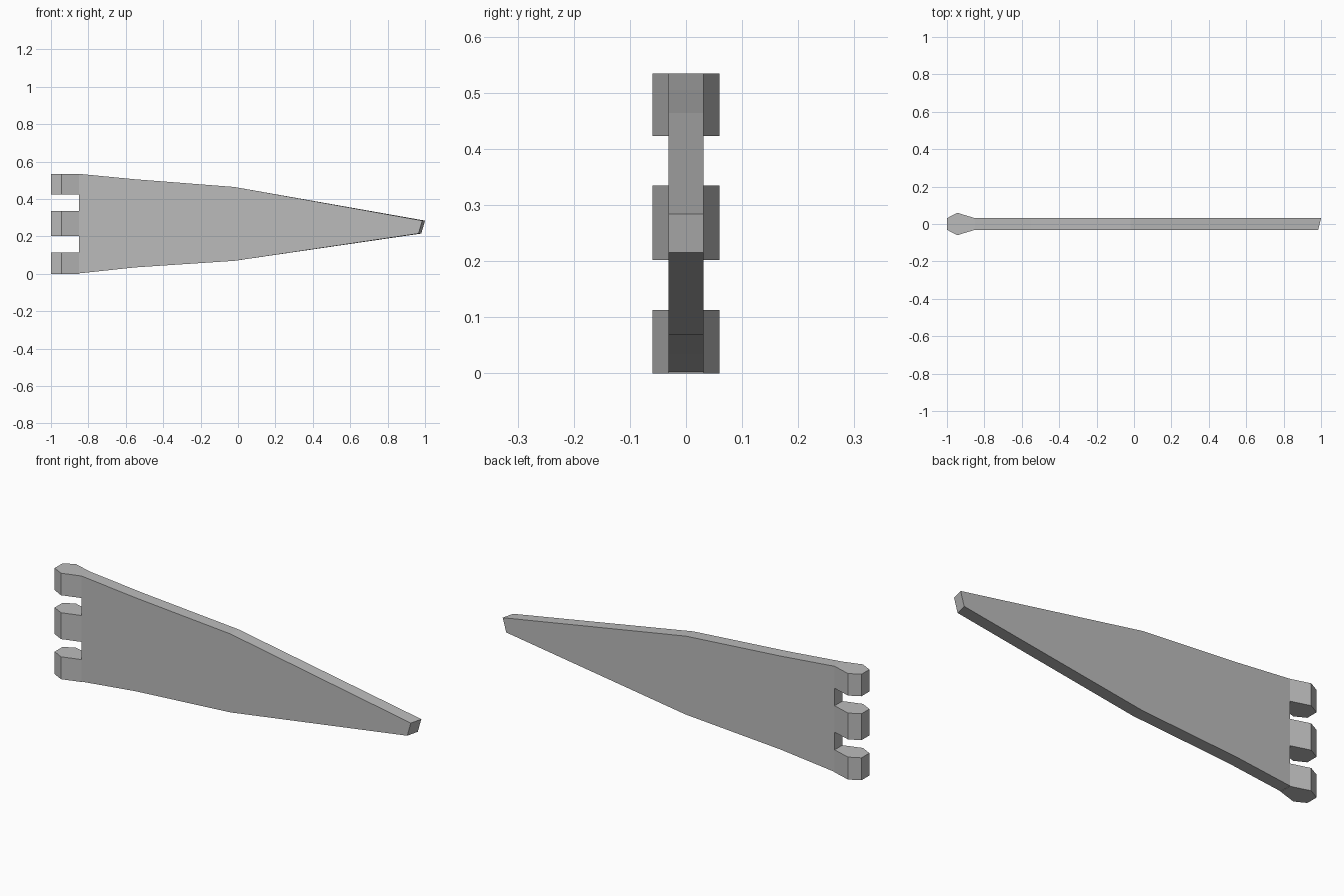
import bpy
import bmesh
from mathutils import Vector

cube = bpy.data.objects.get("Cube")
if cube:
    bpy.data.objects.remove(cube, do_unlink=True)

# Single grey finish
grey = bpy.data.materials.new("plain_grey")
grey.use_nodes = True
colour = (0.5, 0.5, 0.5, 1)
grey.diffuse_color = colour
grey.node_tree.nodes["Principled BSDF"].inputs["Base Color"].default_value = colour


def prism(name, outline, offset):
    """Extrude a flat outline by offset into a closed solid."""
    bm = bmesh.new()
    face = bm.faces.new([bm.verts.new(p) for p in outline])
    extruded = bmesh.ops.extrude_face_region(bm, geom=[face], use_keep_orig=True)["geom"]
    moved = [v for v in extruded if isinstance(v, bmesh.types.BMVert)]
    bmesh.ops.translate(bm, verts=moved, vec=Vector(offset))
    # Slant the free end of the blade across its thickness
    for v in bm.verts:
        if v.co.x > 0.9 and v.co.y < 0:
            v.co.x -= 0.015
    bmesh.ops.recalc_face_normals(bm, faces=bm.faces)
    mesh = bpy.data.meshes.new(name)
    bm.to_mesh(mesh)
    bm.free()
    mesh.materials.append(grey)
    obj = bpy.data.objects.new(name, mesh)
    bpy.context.collection.objects.link(obj)
    return obj


# Tapered blade
HALF = 0.031
top_edge = [(-0.85, 0.534), (-0.55, 0.505), (-0.02, 0.464), (1.0, 0.284)]
low_edge = [(0.98, 0.215), (-0.02, 0.069), (-0.55, 0.034), (-0.85, 0.002)]
prism("blade", [(x, -HALF, z) for x, z in top_edge + low_edge], (0, 2 * HALF, 0))

# Three hinge knuckles along the wide end
section = [(-0.85, HALF), (-0.945, 0.06), (-1.0, HALF)]
section += [(x, -y) for x, y in reversed(section)]
knuckles = {"lower": (0, 0.113), "middle": (0.202, 0.335), "upper": (0.423, 0.534)}
for level, (z0, z1) in knuckles.items():
    prism(level + "_knuckle", [(x, y, z0) for x, y in section], (0, 0, z1 - z0))
